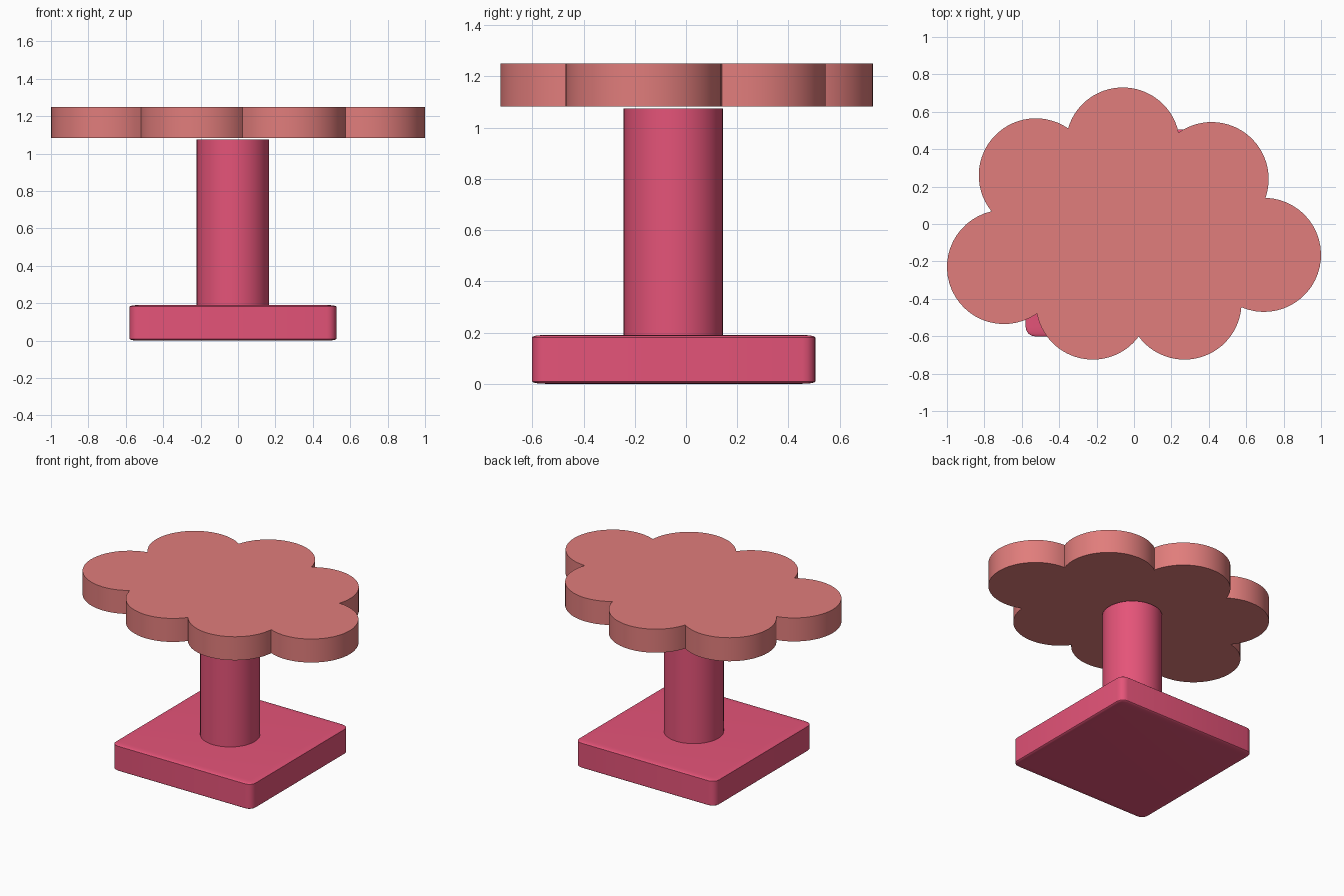
import bpy, bmesh, math
from mathutils import Vector

if "Cube" in bpy.data.objects:
    bpy.data.objects.remove(bpy.data.objects["Cube"])


def material(name, rgb):
    m = bpy.data.materials.new(name)
    m.diffuse_color = (*rgb, 1)
    m.use_nodes = True
    m.node_tree.nodes["Principled BSDF"].inputs["Base Color"].default_value = m.diffuse_color
    return m


PINK = material("raspberry pink", (0.78, 0.088, 0.19))
CORAL = material("soft coral", (0.75, 0.205, 0.2))


def finish(obj, name, mat):
    obj.name = name
    obj.data.materials.append(mat)
    bpy.ops.object.select_all(action='DESELECT')
    obj.select_set(True)
    bpy.context.view_layer.objects.active = obj
    bpy.ops.object.shade_smooth_by_angle(angle=math.radians(35))


# Base: square slab with softened edges, flattened after bevelling
bm = bmesh.new()
bmesh.ops.create_cube(bm, size=1)
bmesh.ops.bevel(bm, geom=bm.edges[:], offset=0.045, segments=4,
                profile=0.5, affect='EDGES')
bmesh.ops.scale(bm, vec=(1.105, 1.105, 0.19), verts=bm.verts)
bmesh.ops.translate(bm, vec=(-0.027, -0.048, 0.095), verts=bm.verts)
mesh = bpy.data.meshes.new("base")
bm.to_mesh(mesh)
bm.free()
base = bpy.data.objects.new("base", mesh)
bpy.context.collection.objects.link(base)
finish(base, "base", PINK)

# Post: round column, stopping just under the top
bpy.ops.mesh.primitive_cylinder_add(vertices=48, radius=0.194, depth=0.895,
                                    location=(-0.027, -0.05, 0.6275))
finish(bpy.context.object, "post", PINK)

# Cloud top: seven overlapping round lobes, listed counterclockwise
R = 0.305
LOBES = [Vector(c) for c in ((0.695, -0.165), (0.415, 0.24), (-0.06, 0.425),
                             (-0.525, 0.26), (-0.695, -0.23),
                             (-0.22, -0.42), (0.27, -0.42))]


def notch(a, b):
    """Outer crossing point of two neighbouring lobes."""
    d = b - a
    out = Vector((d.y, -d.x)).normalized()
    return (a + b) / 2 + out * math.sqrt(R * R - d.length_squared / 4)


outline = []
STEPS = 28
for i, c in enumerate(LOBES):
    s = notch(LOBES[i - 1], c) - c
    e = notch(c, LOBES[(i + 1) % len(LOBES)]) - c
    a0 = math.atan2(s.y, s.x)
    sweep = (math.atan2(e.y, e.x) - a0) % math.tau
    for k in range(STEPS):
        a = a0 + sweep * k / STEPS
        outline.append((c.x + R * math.cos(a), c.y + R * math.sin(a)))

bm = bmesh.new()
face = bm.faces.new([bm.verts.new((x, y, 1.082)) for x, y in outline])
ext = bmesh.ops.extrude_face_region(bm, geom=[face], use_keep_orig=True)
bmesh.ops.translate(bm, vec=(0, 0, 0.168),
                    verts=[g for g in ext["geom"] if isinstance(g, bmesh.types.BMVert)])
bmesh.ops.recalc_face_normals(bm, faces=bm.faces)
mesh = bpy.data.meshes.new("cloud_top")
bm.to_mesh(mesh)
bm.free()
cloud = bpy.data.objects.new("cloud_top", mesh)
bpy.context.collection.objects.link(cloud)
finish(cloud, "cloud_top", CORAL)
